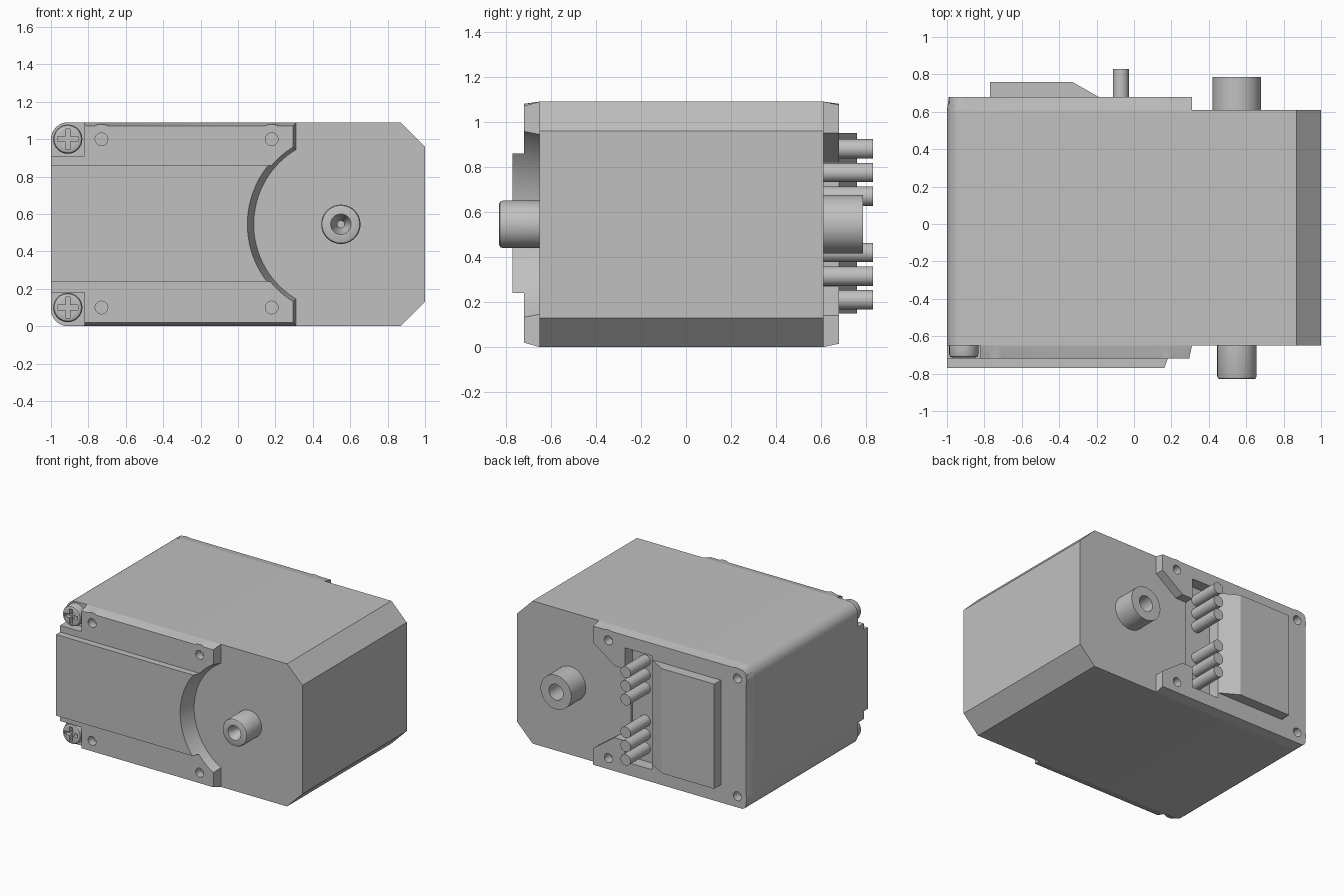
import bpy, bmesh, math
from mathutils import Matrix, Vector

cube = bpy.data.objects.get("Cube")
if cube:
    bpy.data.objects.remove(cube)

grey = bpy.data.materials.new("light_grey")
grey.use_nodes = True
grey.diffuse_color = (0.53, 0.53, 0.53, 1)
grey.node_tree.nodes["Principled BSDF"].inputs["Base Color"].default_value = grey.diffuse_color

H = 1.09            # body height
MID = H / 2
FRONT, BACK = -0.65, 0.61


def make(name, bm):
    bmesh.ops.recalc_face_normals(bm, faces=bm.faces)
    mesh = bpy.data.meshes.new(name)
    bm.to_mesh(mesh)
    bm.free()
    mesh.materials.append(grey)
    obj = bpy.data.objects.new(name, mesh)
    bpy.context.collection.objects.link(obj)
    return obj


def prism(name, outline, y0, y1, lo=None, hi=None):
    """Extrude an (x, z) outline along y; clamp the far end for a draft."""
    bm = bmesh.new()
    face = bm.faces.new([bm.verts.new((x, y0, z)) for x, z in outline])
    ext = bmesh.ops.extrude_face_region(bm, geom=[face])["geom"]
    for v in [g for g in ext if isinstance(g, bmesh.types.BMVert)]:
        v.co.y = y1
        if lo:
            v.co.x = min(max(v.co.x, lo[0]), hi[0])
            v.co.z = min(max(v.co.z, lo[1]), hi[1])
    return make(name, bm)


def box(name, x0, x1, y0, y1, z0, z1):
    return prism(name, [(x0, z0), (x1, z0), (x1, z1), (x0, z1)], y0, y1)


def cyl(name, x, z, y0, y1, r0, r1=None, seg=32, bevel=0):
    """Cylinder or cone along y, with an optional rounded front rim."""
    bm = bmesh.new()
    bmesh.ops.create_cone(bm, cap_ends=True, segments=seg, radius1=r0,
                          radius2=r0 if r1 is None else r1, depth=y1 - y0)
    if bevel:
        rim = [e for e in bm.edges if all(v.co.z < 0 for v in e.verts)]
        bmesh.ops.bevel(bm, geom=rim, offset=bevel, segments=2, profile=0.5, affect='EDGES')
    place = Matrix.Translation(Vector((x, (y0 + y1) / 2, z)))
    bm.transform(place @ Matrix.Rotation(-math.pi / 2, 4, 'X'))
    return make(name, bm)


def combine(obj, tool, operation='DIFFERENCE'):
    mod = obj.modifiers.new("bool", 'BOOLEAN')
    mod.operation, mod.solver, mod.object = operation, 'EXACT', tool
    bpy.context.view_layer.update()
    graph = bpy.context.evaluated_depsgraph_get()
    mesh = bpy.data.meshes.new_from_object(obj.evaluated_get(graph))
    obj.modifiers.clear()
    obj.data = mesh
    bpy.data.objects.remove(tool)


def corner(z, start, r=0.09, n=6):
    """Rounded corner on the -x side."""
    return [(-1 + r + r * math.cos(start + i * math.pi / 2 / n),
             z + r * math.sin(start + i * math.pi / 2 / n)) for i in range(n + 1)]


left_side = corner(H - 0.09, math.pi / 2) + corner(0.09, math.pi)

# Main case: chamfered on one end, rounded on the other
body = prism("case_body", left_side + [(0.87, 0), (1, 0.13), (1, 0.96), (0.87, H)], FRONT, BACK)

# Front cover with screw pockets, raised centre and arc cutout
half = [(0.31, 0), (-0.82, 0), (-0.82, 0.18), (-1, 0.18)]
cover = prism("front_cover", half + [(x, H - z) for x, z in reversed(half)],
              FRONT, -0.72, (-1, 0.02), (0.295, H - 0.02))
combine(cover, box("ridge", -1, 0.25, -0.77, FRONT, 0.24, 0.86), 'UNION')
boss_z = (0.1, H - 0.09)
for x in (-0.73, 0.18):
    for z in boss_z:
        combine(cover, cyl("boss", x, z, -0.72, FRONT, 0.08, 0.09), 'UNION')
combine(cover, cyl("arc_cutter", 0.55, MID, -0.80, -0.64, 0.5085, 0.463, seg=96))
for x in (-0.73, 0.18):
    for z in boss_z:
        combine(cover, cyl("hole", x, z, -0.75, -0.66, 0.034, seg=24))

# Back cover with angled tabs and corner holes
tab = [(0.31, 0), (0.31, 0.14), (0.13, 0.27), (0, 0.27)]
back = prism("back_cover", left_side + tab + [(x, H - z) for x, z in reversed(tab)],
             BACK, 0.68, (-0.985, 0.015), (0.31, H - 0.015))
for x in (-0.91, 0.18):
    for z in boss_z:
        combine(back, cyl("boss", x, z, BACK, 0.68, 0.09, 0.08), 'UNION')
for x in (-0.91, 0.18):
    for z in boss_z:
        combine(back, cyl("hole", x, z, 0.6, 0.72, 0.034, seg=24))

# Connector slot cut through the back cover into the case
for part in (back, body):
    combine(part, box("slot_cutter", -0.19, 0.04, 0.59, 0.8, 0.11, 0.98))

# Sloped connector block
bm = bmesh.new()
profile = [(-0.77, 0.67), (-0.19, 0.67), (-0.19, 0.68), (-0.33, 0.76), (-0.77, 0.76)]
face = bm.faces.new([bm.verts.new((x, y, 0.15)) for x, y in profile])
ext = bmesh.ops.extrude_face_region(bm, geom=[face])["geom"]
bmesh.ops.translate(bm, vec=(0, 0, 0.8), verts=[g for g in ext if isinstance(g, bmesh.types.BMVert)])
make("connector_block", bm)

# Two rows of three pins
for i in range(3):
    for side, name in ((1, "upper"), (-1, "lower")):
        cyl(f"{name}_pin_{i + 1}", -0.07, MID + side * (0.125 + i * 0.105), 0.58, 0.83, 0.043, seg=24)

# Output shaft and rear pivot, both bored
shaft = cyl("output_shaft", 0.55, MID, -0.83, FRONT, 0.105, seg=48, bevel=0.015)
combine(shaft, cyl("bore", 0.55, MID, -0.84, -0.72, 0.058, 0.02))
pivot = cyl("rear_pivot", 0.55, MID, BACK, 0.785, 0.13, seg=48)
combine(pivot, cyl("bore", 0.55, MID, 0.65, 0.8, 0.06))

# Cross-head screws
for name, z in (("lower_screw", 0.1), ("upper_screw", H - 0.09)):
    screw = cyl(name, -0.91, z, -0.715, FRONT, 0.078, bevel=0.018)
    for w, h in ((0.055, 0.013), (0.013, 0.055)):
        combine(screw, box("cross", -0.91 - w, -0.91 + w, -0.73, -0.68, z - h, z + h))

# Smooth round surfaces, keep hard edges
for obj in bpy.context.scene.objects:
    obj.select_set(obj.type == 'MESH')
bpy.context.view_layer.objects.active = body
bpy.ops.object.shade_smooth_by_angle(angle=math.radians(25))
